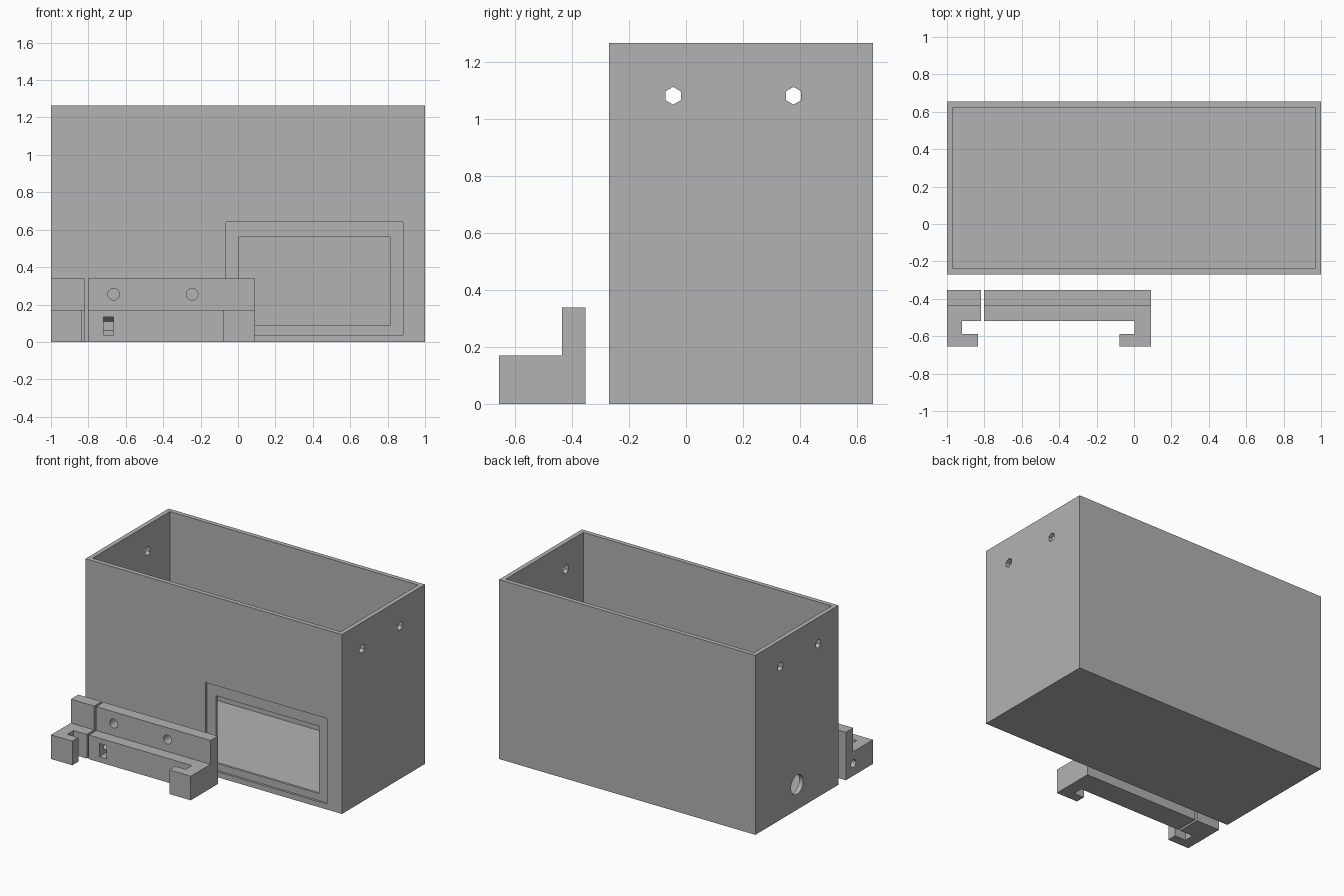
import bpy, bmesh, math
from mathutils import Matrix

cube = bpy.data.objects.get("Cube")
if cube:
    bpy.data.objects.remove(cube, do_unlink=True)

GREY = (0.448, 0.448, 0.448, 1.0)
mat = bpy.data.materials.new("plain grey")
mat.use_nodes = True
mat.diffuse_color = GREY
mat.node_tree.nodes["Principled BSDF"].inputs["Base Color"].default_value = GREY


def finish(name, bm):
    bmesh.ops.recalc_face_normals(bm, faces=bm.faces)
    mesh = bpy.data.meshes.new(name)
    bm.to_mesh(mesh)
    bm.free()
    mesh.materials.append(mat)
    obj = bpy.data.objects.new(name, mesh)
    bpy.context.collection.objects.link(obj)
    return obj


def prism(name, outline, z0, z1):
    """Extrude an (x, y) outline upward."""
    bm = bmesh.new()
    face = bm.faces.new([bm.verts.new((x, y, z0)) for x, y in outline])
    top = bmesh.ops.extrude_face_region(bm, geom=[face])["geom"]
    bmesh.ops.translate(bm, vec=(0, 0, z1 - z0),
                        verts=[v for v in top if isinstance(v, bmesh.types.BMVert)])
    return finish(name, bm)


def box(name, x0, x1, y0, y1, z0, z1):
    return prism(name, [(x0, y0), (x1, y0), (x1, y1), (x0, y1)], z0, z1)


def rod(name, centre, radius, length, axis, sides=32):
    """Cylinder along x or y; on x, a corner points up."""
    bm = bmesh.new()
    bmesh.ops.create_cone(bm, cap_ends=True, segments=sides, radius1=radius,
                          radius2=radius, depth=length)
    if axis == "X":
        turn = Matrix.Rotation(math.pi / 2, 4, "Y")
        spin = Matrix.Rotation(0 if sides != 6 else math.pi / 2, 4, "Z")
        # put a corner on the local x axis so that it ends up vertical
        corner = max(bm.verts, key=lambda v: v.co.x).co
        spin = Matrix.Rotation(-math.atan2(corner.y, corner.x), 4, "Z")
        turn = turn @ spin
    else:
        turn = Matrix.Rotation(math.pi / 2, 4, "X")
    bmesh.ops.transform(bm, matrix=Matrix.Translation(centre) @ turn, verts=bm.verts)
    return finish(name, bm)


def combine(target, tool, operation):
    mod = target.modifiers.new("combine", "BOOLEAN")
    mod.operation = operation
    mod.solver = "EXACT"
    mod.object = tool
    bpy.context.view_layer.objects.active = target
    bpy.ops.object.modifier_apply(modifier=mod.name)
    bpy.data.objects.remove(tool, do_unlink=True)


def cut(target, *tools):
    for tool in tools:
        combine(target, tool, "DIFFERENCE")


# Open-topped housing
W, FRONT, BACK, TOP, T = 1.0, -0.27, 0.655, 1.265, 0.032
housing = box("housing", -W, W, FRONT, BACK, 0, TOP)
cut(housing, box("cavity", -W + T, W - T, FRONT + T, BACK - T, T, TOP + 0.1))

# Display window: shallow recess around a through opening
cut(housing,
    box("recess", -0.063, 0.882, FRONT - 0.1, FRONT + 0.015, 0.038, 0.642),
    box("opening", 0.005, 0.812, FRONT - 0.1, FRONT + 0.1, 0.088, 0.562))

# Hexagonal holes through both ends, cable hole through the right end
for y in (-0.045, 0.377):
    cut(housing, rod("end_hole", (0, y, 1.08), 0.031, 2.4, "X", 6))
cut(housing, rod("cable_hole", (-W, 0.19, 0.177), 0.068, 0.3, "X"))

# Rail clip: long fixed jaw and short sliding jaw, both hooked
RAIL_BACK, STEP, LEDGE, LIP, NOSE = -0.352, -0.435, -0.518, -0.588, -0.655
BASE, HIGH = 0.17, 0.338


def jaw(name, outer, inner, arm, hook):
    outline = [(outer, RAIL_BACK), (outer, NOSE), (hook, NOSE), (hook, LIP),
               (arm, LIP), (arm, LEDGE), (inner, LEDGE), (inner, STEP),
               (inner, RAIL_BACK)]
    part = prism(name, outline, 0, BASE)
    x0, x1 = sorted((outer, inner))
    combine(part, box("upright", x0, x1, STEP, RAIL_BACK, 0, HIGH), "UNION")
    return part


fixed_jaw = jaw("fixed_jaw", 0.09, -0.802, 0.003, -0.077)
sliding_jaw = jaw("sliding_jaw", -1.0, -0.817, -0.92, -0.834)

# Mounting holes in the upright
for x in (-0.665, -0.245):
    cut(fixed_jaw, rod("mount_hole", (x, -0.4, 0.255), 0.031, 0.3, "Y"))

# Clamping screw hole and nut slot with a hexagonal end
SCREW_Y, SCREW_Z = -0.437, 0.085
for part in (fixed_jaw, sliding_jaw):
    cut(part, rod("screw_hole", (-0.85, SCREW_Y, SCREW_Z), 0.027, 0.44, "X"))
cut(fixed_jaw,
    rod("nut_pocket", (-0.692, SCREW_Y, SCREW_Z), 0.047, 0.055, "X", 6),
    box("nut_slot", -0.7195, -0.6645, LEDGE - 0.05, SCREW_Y,
        SCREW_Z - 0.047, SCREW_Z + 0.047))

# Smooth round holes, crisp edges elsewhere
for part in (housing, fixed_jaw, sliding_jaw):
    bpy.ops.object.select_all(action="DESELECT")
    part.select_set(True)
    bpy.context.view_layer.objects.active = part
    bpy.ops.object.shade_smooth_by_angle(angle=math.radians(30))
